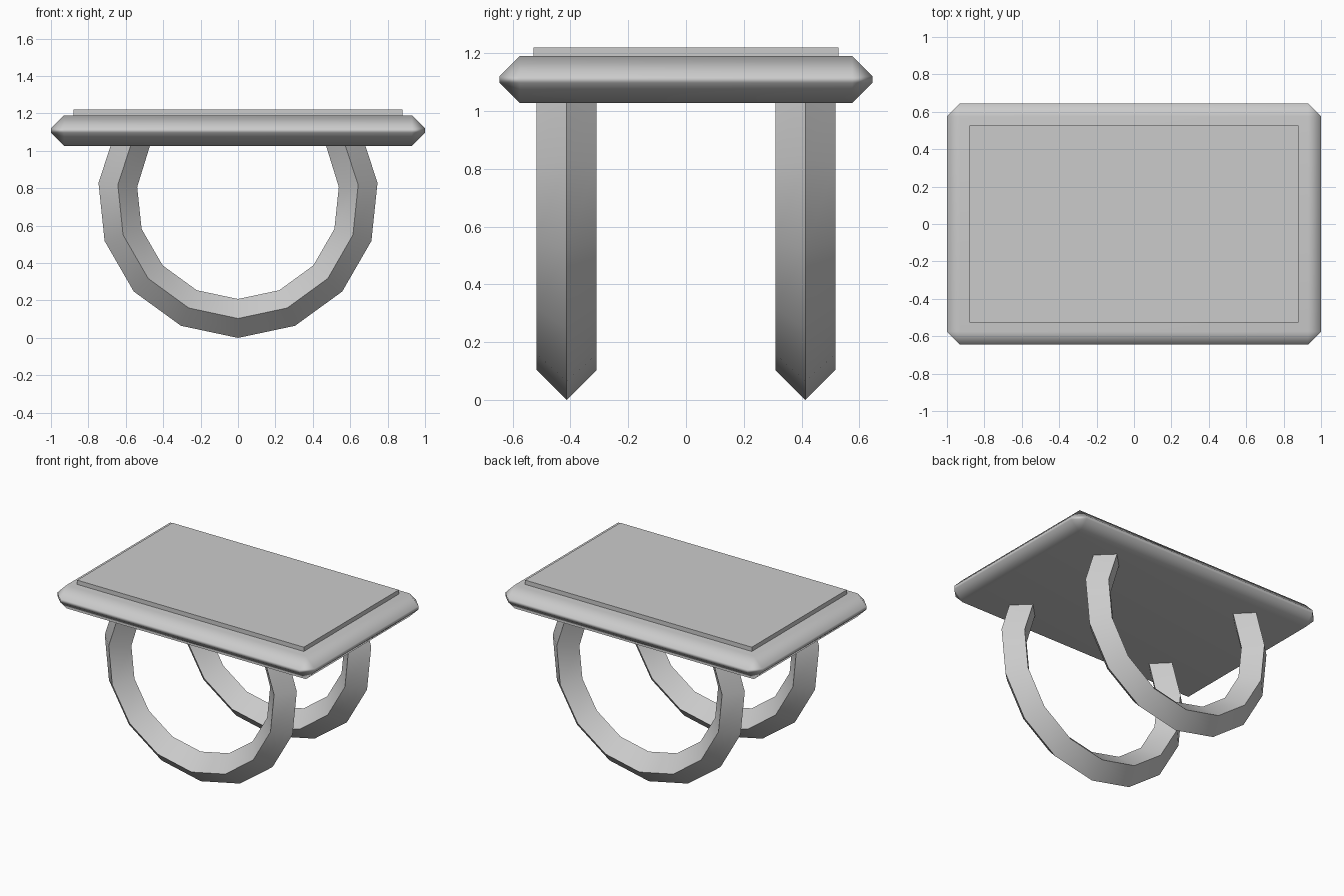
import bpy, bmesh, math

if "Cube" in bpy.data.objects:
    bpy.data.objects.remove(bpy.data.objects["Cube"])

grey = bpy.data.materials.new("light_grey")
grey.diffuse_color = (0.6, 0.6, 0.6, 1)
grey.use_nodes = True
grey.node_tree.nodes["Principled BSDF"].inputs["Base Color"].default_value = grey.diffuse_color


def add_object(name, bm, angle):
    bmesh.ops.recalc_face_normals(bm, faces=bm.faces)
    mesh = bpy.data.meshes.new(name)
    bm.to_mesh(mesh)
    bm.free()
    mesh.materials.append(grey)
    ob = bpy.data.objects.new(name, mesh)
    bpy.context.collection.objects.link(ob)
    bpy.ops.object.select_all(action='DESELECT')
    ob.select_set(True)
    bpy.context.view_layer.objects.active = ob
    bpy.ops.object.shade_smooth_by_angle(angle=math.radians(angle))
    return ob


def box(name, hx, hy, z0, z1, bevel=0.0):
    bm = bmesh.new()
    bmesh.ops.create_cube(bm, size=1)
    for v in bm.verts:
        v.co = (v.co.x * 2 * hx, v.co.y * 2 * hy, z0 + (v.co.z + 0.5) * (z1 - z0))
    if bevel:
        bmesh.ops.bevel(bm, geom=bm.edges[:], offset=bevel, segments=1,
                        affect='EDGES', profile=0.5)
    return add_object(name, bm, 60 if bevel else 30)


def ring_leg(name, y, centre_z=0.75, radius=0.646, half=0.104):
    # Open 15-sided ring with a diamond section, ends buried in the top
    bm = bmesh.new()
    loops = []
    for i in range(-5, 6):
        a = math.radians(24 * i)
        loop = []
        for dr, dy in ((half, 0), (0, half), (-half, 0), (0, -half)):
            r = radius + dr
            z = centre_z - r * math.cos(a)
            if abs(i) == 5:
                z = max(z, 1.032)
            loop.append(bm.verts.new((r * math.sin(a), y + dy, z)))
        loops.append(loop)
    for a, b in zip(loops, loops[1:]):
        for k in range(4):
            n = (k + 1) % 4
            bm.faces.new((a[k], a[n], b[n], b[k]))
    bm.faces.new(loops[0])
    bm.faces.new(loops[-1])
    return add_object(name, bm, 30)


# Table top with chamfered rim; normals weighted so the large faces stay flat
top = box("table_top", 1.0, 0.645, 1.027, 1.19, 0.07)
top.modifiers.new("weighted_normals", 'WEIGHTED_NORMAL').keep_sharp = True

# Thin raised panel
box("top_panel", 0.88, 0.527, 1.15, 1.22)

# Two ring legs
ring_leg("front_ring_leg", -0.413)
ring_leg("back_ring_leg", 0.413)
